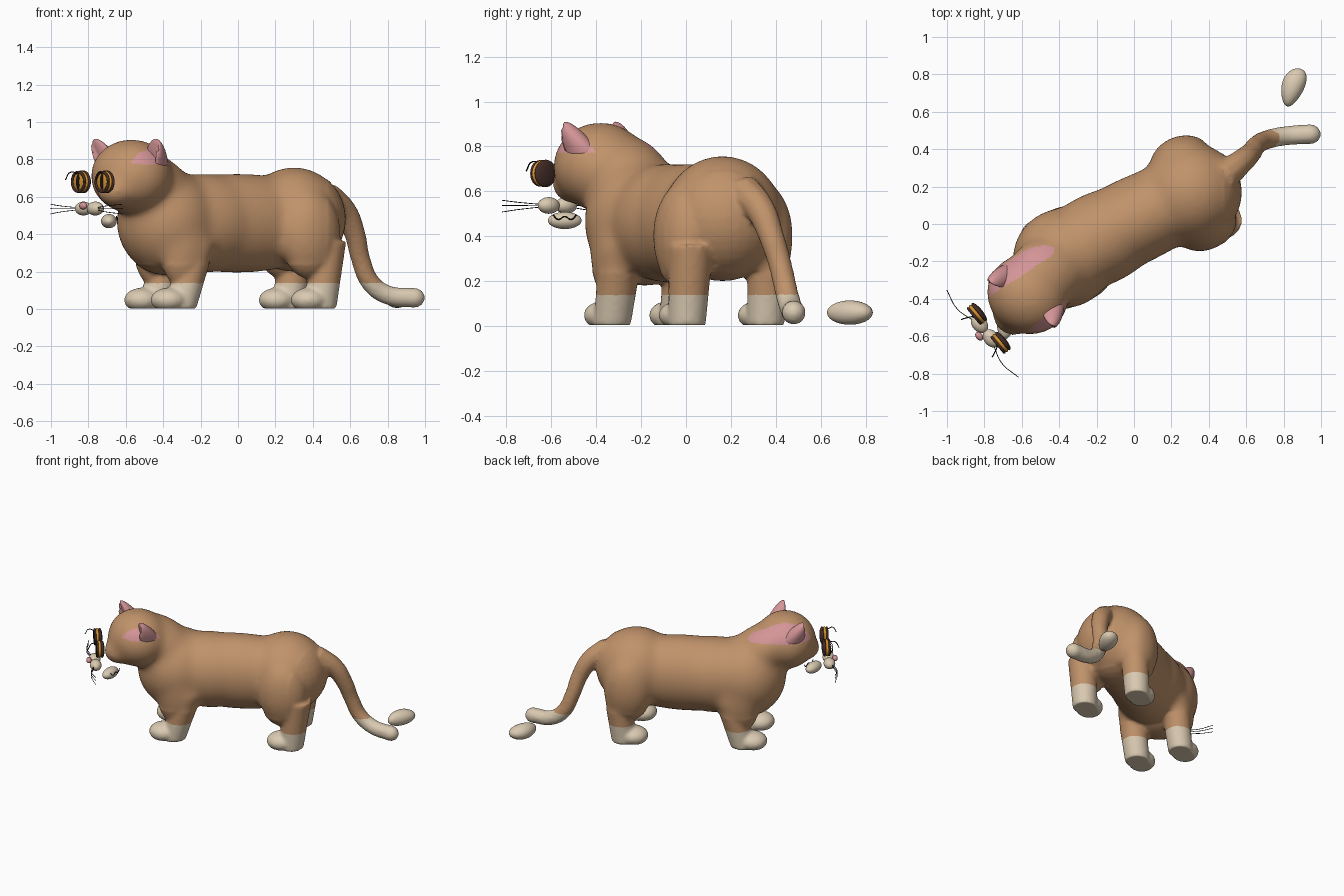
import bpy, bmesh, math
from mathutils import Matrix, Vector

if "Cube" in bpy.data.objects:
    bpy.data.objects.remove(bpy.data.objects["Cube"])


def material(name, rgb):
    m = bpy.data.materials.new(name)
    m.use_nodes = True
    m.diffuse_color = (*rgb, 1)
    m.node_tree.nodes["Principled BSDF"].inputs["Base Color"].default_value = (*rgb, 1)
    return m


FUR = material("tan fur", (0.53, 0.29, 0.145))
CREAM = material("cream", (0.70, 0.59, 0.44))
PINK = material("pink", (0.66, 0.30, 0.31))
DARK = material("dark brown", (0.06, 0.027, 0.021))
AMBER = material("amber", (0.68, 0.30, 0.03))
BLACK = material("black", (0.008, 0.007, 0.007))


def frame(x, y, degrees):
    return Matrix.Translation((x, y, 0)) @ Matrix.Rotation(math.radians(degrees), 4, "Z")


# Local frames: body length along x, head and face looking along -y
BODY = frame(0, 0, 26)
HEAD = frame(-0.57, -0.38, -35)
FACE = frame(-0.775, -0.557, -50.6)
WORLD = Matrix()


def add_blob(bm, space, loc, radii, tilt=0):
    m = space @ Matrix.Translation(loc) @ Matrix.Rotation(math.radians(tilt), 4, "Y")
    bmesh.ops.create_uvsphere(bm, u_segments=32, v_segments=18, radius=1,
                              matrix=m @ Matrix.Diagonal((*radii, 1)))


def finish(name, mesh, *mats):
    ob = bpy.data.objects.new(name, mesh)
    bpy.context.collection.objects.link(ob)
    for m in mats:
        mesh.materials.append(m)
    return ob


def bm_object(name, bm, *mats):
    mesh = bpy.data.meshes.new(name)
    bm.to_mesh(mesh)
    bm.free()
    mesh.shade_smooth()
    return finish(name, mesh, *mats)


def blob(name, mat, space, loc, radii):
    bm = bmesh.new()
    add_blob(bm, space, loc, radii)
    return bm_object(name, bm, mat)


def tube(name, mat, space, points, radius, radii=None):
    cu = bpy.data.curves.new(name, "CURVE")
    cu.dimensions = "3D"
    cu.bevel_depth = radius
    cu.bevel_resolution = 3 if radii else 1
    cu.resolution_u = 8
    cu.use_fill_caps = True
    sp = cu.splines.new("BEZIER")
    sp.bezier_points.add(len(points) - 1)
    for i, (bp, co) in enumerate(zip(sp.bezier_points, points)):
        bp.co = space @ Vector(co)
        bp.handle_left_type = bp.handle_right_type = "AUTO"
        bp.radius = radii[i] if radii else 1
    return finish(name, cu, mat)


def evaluated_mesh(ob):
    bpy.context.view_layer.update()
    dg = bpy.context.evaluated_depsgraph_get()
    return bpy.data.meshes.new_from_object(ob.evaluated_get(dg))


# Body: overlapping volumes fused into one skin
bm = bmesh.new()
for loc, radii in [
    ((-0.42, 0, 0.465), (0.275, 0.27, 0.285)),      # chest
    ((-0.2, 0.01, 0.46), (0.38, 0.25, 0.265)),      # ribs
    ((0, 0.015, 0.46), (0.62, 0.235, 0.265)),       # waist
    ((0.34, 0.015, 0.48), (0.28, 0.27, 0.28)),      # hips
]:
    add_blob(bm, BODY, loc, radii)

for side in (-1, 1):
    add_blob(bm, BODY, (0.355 + side * 0.015, 0.01 + side * 0.193, 0.4), (0.17, 0.125, 0.24))
    add_blob(bm, BODY, (-0.39, side * 0.16, 0.35), (0.15, 0.105, 0.25))
    # Legs lean forward towards the toes
    for s, p, lean in ((-0.42, side * 0.162, 0.1), (0.4, 0.005 + side * 0.195, 0.04)):
        shear = Matrix.Identity(4)
        shear[0][2] = lean / 0.36
        leg = BODY @ Matrix.Translation((s, p, 0)) @ shear @ Matrix.Translation((0, 0, 0.18))
        bmesh.ops.create_cone(bm, cap_ends=True, segments=28, radius1=0.083,
                              radius2=0.1, depth=0.36, matrix=leg)
        add_blob(bm, BODY, (s - 0.07, p, 0.048), (0.1, 0.095, 0.066))

# Head, neck and snout
add_blob(bm, HEAD, (0, 0, 0.71), (0.227, 0.208, 0.2))
add_blob(bm, BODY, (-0.53, -0.03, 0.665), (0.26, 0.195, 0.165), 30)
add_blob(bm, HEAD, (0, -0.145, 0.63), (0.108, 0.1, 0.088))

# Tail
tail_path = [(0.47, 0.25, 0.6), (0.57, 0.33, 0.52), (0.625, 0.38, 0.4),
             (0.655, 0.42, 0.27), (0.71, 0.45, 0.14), (0.8, 0.47, 0.075), (0.94, 0.48, 0.06)]
tail = tube("tail_helper", FUR, WORLD, tail_path, 0.05, [1.7, 1.35, 1.15, 1.05, 1.05, 1.05, 1.08])
bm.from_mesh(evaluated_mesh(tail))
bpy.data.objects.remove(tail)
add_blob(bm, WORLD, (0.94, 0.48, 0.06), (0.06, 0.054, 0.054))

body = bm_object("body", bm)
remesh = body.modifiers.new("fuse", "REMESH")
remesh.mode = "VOXEL"
remesh.voxel_size = 0.012
smooth = body.modifiers.new("soften", "SMOOTH")
smooth.factor = 0.5
smooth.iterations = 7
skin = evaluated_mesh(body)
body.modifiers.clear()
body.data = skin

# Blend the torso joins further, and flatten the soles
bm = bmesh.new()
bm.from_mesh(skin)
torso = [v for v in bm.verts if v.co.z > 0.24 and v.co.x < 0.48]
for _ in range(40):
    bmesh.ops.smooth_vert(bm, verts=torso, factor=0.5,
                          use_axis_x=True, use_axis_y=True, use_axis_z=True)
for v in bm.verts:
    v.co.z = max(v.co.z, 0.004)
bm.to_mesh(skin)
bm.free()

# Cream socks and tail end, pink patches round the ears
skin.materials.clear()
for m in (FUR, CREAM, PINK):
    skin.materials.append(m)
for f in skin.polygons:
    x, y, z = f.center
    left_patch = z > 0.775 and y < 0.81 * x - 0.11
    right_patch = z > 0.765 and y > 0.65 * x + 0.115 and x < -0.43
    f.material_index = 1 if z < 0.14 else 2 if left_patch or right_patch else 0
skin.shade_smooth()

for side, label in ((1, "left"), (-1, "right")):
    # Ear: leaning rounded cone with a scooped front
    bm = bmesh.new()
    bmesh.ops.create_uvsphere(bm, u_segments=24, v_segments=16, radius=1)
    for v in bm.verts:
        t = max(v.co.z, 0)
        scoop = 0.4 if v.co.y < 0 and v.co.x * side < 0.6 else 1
        v.co = HEAD @ Vector((side * (0.15 + 0.045 * t) + 0.062 * v.co.x,
                              0.005 - 0.06 * t + 0.085 * v.co.y * scoop * (1 - 0.3 * t),
                              0.775 + 0.135 * t + 0.03 * min(v.co.z, 0)))
    bm_object(label + "_ear", bm, PINK)

    # Eye: dark cup, amber iris, dark rim, slit pupil and lash
    ex = side * 0.1
    blob(label + "_eye_cup", DARK, FACE, (ex, 0.014, 0.68), (0.061, 0.018, 0.061))
    blob(label + "_iris", AMBER, FACE, (ex, -0.004, 0.68), (0.061, 0.021, 0.06))
    blob(label + "_pupil", BLACK, FACE, (ex, -0.02, 0.68), (0.015, 0.01, 0.042))
    ring = [(ex + 0.052 * math.cos(a), -0.019, 0.68 + 0.052 * math.sin(a))
            for a in [i * math.tau / 12 for i in range(13)]]
    tube(label + "_eye_rim", DARK, FACE, ring, 0.008)
    tube(label + "_lash", BLACK, FACE, [(ex, -0.02, 0.725), (ex + side * 0.02, -0.06, 0.73),
                                        (ex + side * 0.03, -0.085, 0.69)], 0.003)

    # Muzzle pad and whiskers
    blob(label + "_muzzle_pad", CREAM, FACE, (side * 0.05, -0.025, 0.537), (0.054, 0.04, 0.037))
    for i, tip in enumerate((0.56, 0.537, 0.508)):
        root = 0.542 - 0.006 * i
        tube(f"{label}_whisker_{i + 1}", BLACK, FACE,
             [(side * 0.085, -0.04, root), (side * 0.19, -0.066, (root + tip) / 2),
              (side * 0.302, -0.045, tip)], 0.002)

blob("nose", PINK, FACE, (0, -0.068, 0.552), (0.026, 0.018, 0.02))

# Chin with a curved mouth line
blob("chin", CREAM, WORLD, (-0.69, -0.54, 0.47), (0.042, 0.075, 0.038))
tube("mouth", BLACK, WORLD, [(-0.65, -0.592, 0.495), (-0.645, -0.57, 0.475), (-0.645, -0.54, 0.488),
                             (-0.645, -0.51, 0.475), (-0.65, -0.488, 0.495)], 0.003)

# Separate rounded tuft behind the tail
bm = bmesh.new()
add_blob(bm, WORLD, (0, 0, 0), (0.062, 0.102, 0.054))
for v in bm.verts:
    taper = 1 + 2.5 * v.co.y
    v.co = Vector((0.85 + v.co.x * taper + 0.25 * v.co.y, 0.73 + v.co.y, 0.06 + v.co.z))
bm_object("tail_tuft", bm, CREAM)
